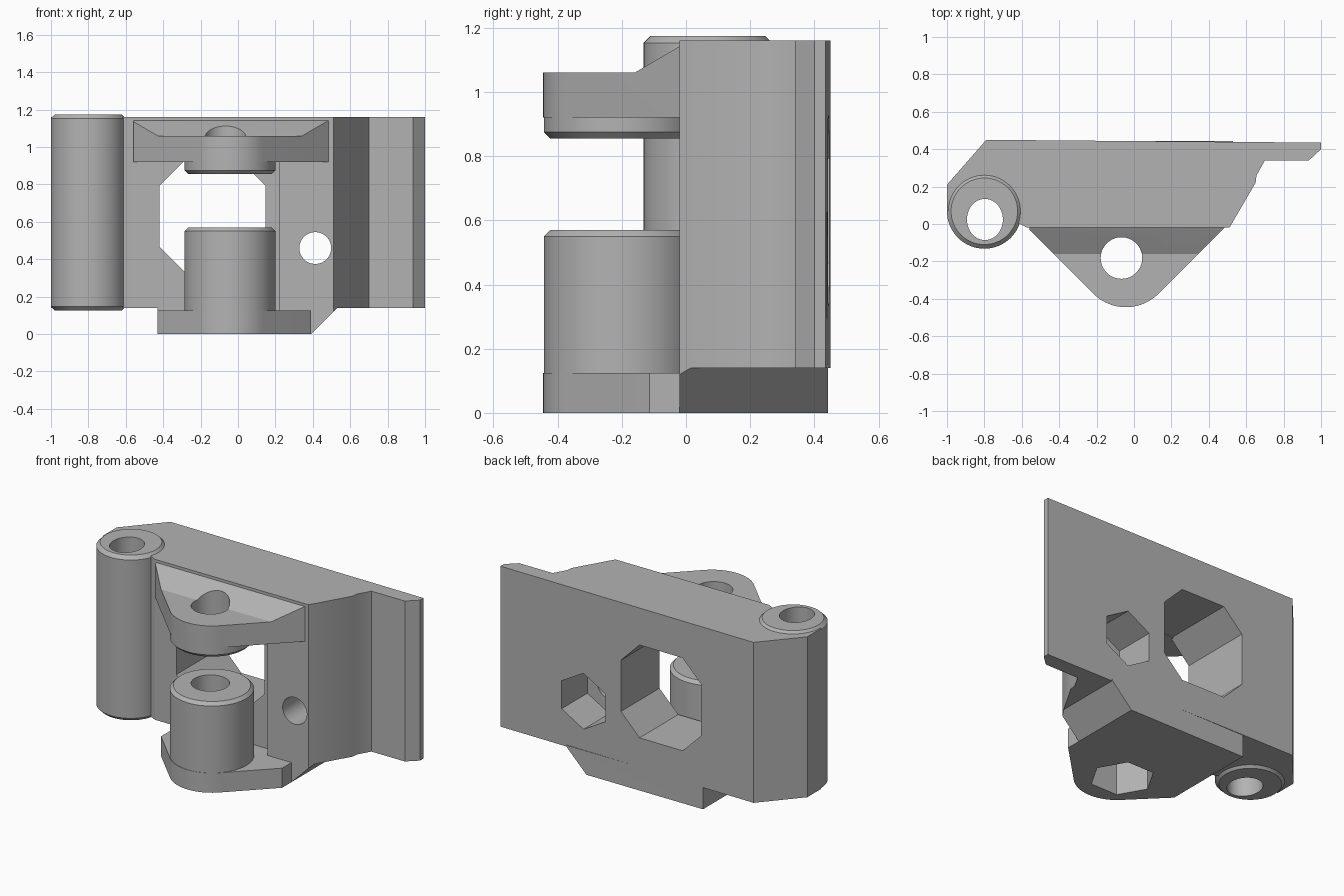
import bpy, bmesh, math
from mathutils import Vector

cube = bpy.data.objects.get("Cube")
if cube:
    bpy.data.objects.remove(cube, do_unlink=True)

grey = bpy.data.materials.new("plain grey")
grey.use_nodes = True
GREY = (0.45, 0.45, 0.45, 1)
grey.diffuse_color = GREY
grey.node_tree.nodes["Principled BSDF"].inputs["Base Color"].default_value = GREY


def prism(name, points, axis, low, high):
    """Extrude a 2D outline along an axis; the outline uses the other two axes in order."""
    def place(p, d):
        c = list(p)
        c.insert("xyz".index(axis), d)
        return Vector(c)
    bm = bmesh.new()
    ends = [[bm.verts.new(place(p, d)) for p in points] for d in (low, high)]
    for ring in ends:
        bm.faces.new(ring)
    n = len(points)
    for i in range(n):
        j = (i + 1) % n
        bm.faces.new((ends[0][i], ends[0][j], ends[1][j], ends[1][i]))
    bmesh.ops.recalc_face_normals(bm, faces=bm.faces)
    mesh = bpy.data.meshes.new(name)
    bm.to_mesh(mesh)
    bm.free()
    mesh.materials.append(grey)
    ob = bpy.data.objects.new(name, mesh)
    bpy.context.collection.objects.link(ob)
    return ob


def ring(cx, cy, rx, ry=None, sides=64, turn=0):
    ry = ry or rx
    angles = [turn + math.tau * i / sides for i in range(sides)]
    return [(cx + rx * math.cos(a), cy + ry * math.sin(a)) for a in angles]


def rect(a, b, c, d):
    return [(a, c), (b, c), (b, d), (a, d)]


def combine(ob, operation, *others):
    """Apply exact booleans to an object."""
    for other in others:
        mod = ob.modifiers.new(operation, 'BOOLEAN')
        mod.operation, mod.object, mod.solver = operation, other, 'EXACT'
    graph = bpy.context.evaluated_depsgraph_get()
    mesh = bpy.data.meshes.new_from_object(ob.evaluated_get(graph))
    ob.modifiers.clear()
    ob.data = mesh


def discard(*obs):
    for ob in obs:
        bpy.data.objects.remove(ob, do_unlink=True)


def chamfer_rim(ob, heights, width):
    """Chamfer the edges lying at the given heights."""
    bm = bmesh.new()
    bm.from_mesh(ob.data)
    edges = [e for e in bm.edges
             if any(all(abs(v.co.z - h) < 1e-4 for v in e.verts) for h in heights)]
    bmesh.ops.bevel(bm, geom=edges, offset=width, segments=1, affect='EDGES')
    bm.to_mesh(ob.data)
    bm.free()


# Boss axis shared by both lugs
BX, BY, BR = -0.043, -0.2, 0.245
FACE = -0.02


def lug_plan(back):
    """Rounded nose with tangent sides running back at 45 degrees."""
    arc = [math.radians(225 + 90 * i / 20) for i in range(21)]
    nose = [(BX + BR * math.cos(a), BY + BR * math.sin(a)) for a in arc]
    (lx, ly), (rx, ry) = nose[0], nose[-1]
    return nose + [(rx + back - ry, back), (lx - back + ly, back)]


# Main body with side flange and lower foot
body = prism("body", [(-1, 0.07), (-1, 0.21), (-0.79, 0.45), (1, 0.435), (1, 0.4),
                      (0.935, 0.34), (0.7, 0.34), (0.655, 0.26), (0.65, 0.22),
                      (0.51, FACE), (-0.57, FACE), (-0.61, 0.0), (-0.8, 0.07)],
             "z", 0.14, 1.16)
foot = prism("foot", [(-0.43, 0), (0.39, 0), (0.53, 0.14), (0.53, 0.15), (-0.43, 0.15)],
             "y", FACE, 0.443)
# Trim the foot to the sloping side of the body
side = prism("foot_side", [(-0.5, -0.1), (0.463, -0.1), (0.7, 0.306), (0.7, 0.6), (-0.5, 0.6)],
             "z", -0.1, 0.3)
combine(foot, 'INTERSECT', side)
combine(body, 'UNION', foot)
discard(foot, side)

# Hinge barrel
barrel = prism("hinge_barrel", ring(-0.8, 0.068, 0.2), "z", 0.125, 1.175)
chamfer_rim(barrel, (0.125, 1.175), 0.022)

# Lower lug and its column
lower_lug = prism("lower_lug", lug_plan(0.0), "z", 0, 0.125)
clip = prism("clip", rect(-0.43, 0.39, -0.6, FACE), "z", -0.1, 0.3)
combine(lower_lug, 'INTERSECT', clip)
discard(clip)
column = prism("lower_column", ring(BX, BY, 0.243), "z", 0.1, 0.57)
chamfer_rim(column, (0.57,), 0.02)

# Upper lug with ramped top, and the collar beneath it
upper_lug = prism("upper_lug", lug_plan(0.0), "z", 0.8, 1.3)
ramp = prism("ramp", [(-0.6, 0.92), (0, 0.92), (0, 1.152), (FACE, 1.142),
                      (-0.16, 1.06), (-0.6, 1.06)], "x", -0.56, 0.485)
combine(upper_lug, 'INTERSECT', ramp)
discard(ramp)
collar = prism("upper_collar", ring(BX, BY, 0.243), "z", 0.855, 0.935)
chamfer_rim(collar, (0.855,), 0.02)

# Cutters: window, column pocket, side screw, barrel pin and boss pin
xl, xr, zl, zh, c = -0.42, 0.148, 0.335, 0.925, 0.132
window = prism("window_cutter", [(xl + c, zl), (xr - c, zl), (xr, zl + c), (xr, zh - c),
                                 (xr - c, zh), (xl + c, zh), (xl, zh - c), (xl, zl + c)],
               "y", -0.1, 0.6)
pocket = prism("pocket_cutter", rect(-0.287, 0.222, 0.125, 0.92), "y", -0.1, 0.055)
screw = prism("screw_cutter", ring(0.413, 0.46, 0.085), "y", -0.1, 0.6)
screw_nut = prism("screw_nut_cutter", ring(0.413, 0.46, 0.178, sides=6, turn=math.pi / 6),
                  "y", 0.18, 0.6)
pin = prism("pin_cutter", ring(-0.797, 0.024, 0.096, 0.11), "z", -0.1, 1.3)
bolt = prism("bolt_cutter", ring(-0.067, -0.182, 0.111), "z", -0.1, 1.3)
bolt_nut = prism("bolt_nut_cutter", ring(-0.067, -0.182, 0.185, sides=6), "z", -0.1, 0.25)

combine(body, 'DIFFERENCE', window, pocket, screw, screw_nut, pin, bolt_nut)
combine(barrel, 'DIFFERENCE', pin)
for part in (lower_lug, column):
    combine(part, 'DIFFERENCE', bolt, bolt_nut)
for part in (upper_lug, collar):
    combine(part, 'DIFFERENCE', bolt)
discard(window, pocket, screw, screw_nut, pin, bolt, bolt_nut)

# Smooth round walls, keep corners crisp
parts = (body, barrel, lower_lug, column, upper_lug, collar)
bpy.ops.object.select_all(action='DESELECT')
for part in parts:
    part.select_set(True)
bpy.context.view_layer.objects.active = body
bpy.ops.object.shade_smooth_by_angle(angle=math.radians(25))
